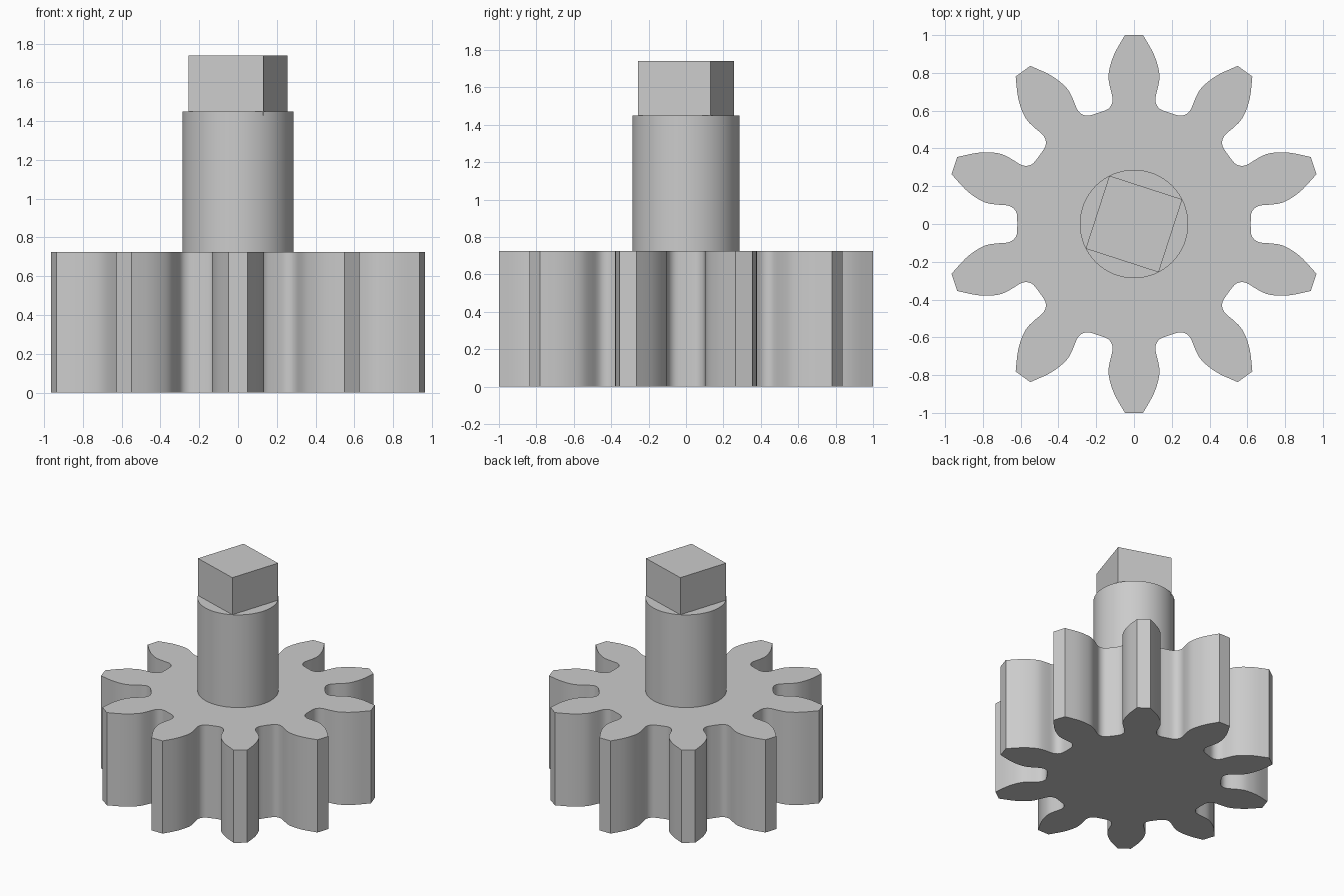
import bpy
import bmesh
from math import radians, pi, sin, cos
from mathutils import Vector, Matrix

default_cube = bpy.data.objects.get("Cube")
if default_cube:
    bpy.data.objects.remove(default_cube, do_unlink=True)

TEETH = 10
GEAR_TOP = 0.725
SHAFT_TOP = 1.45
DRIVE_TOP = 1.74
SHAFT_RADIUS = 0.287

grey = bpy.data.materials.new("plain_grey")
grey.use_nodes = True
grey.diffuse_color = (0.6, 0.6, 0.6, 1)
grey.node_tree.nodes["Principled BSDF"].inputs["Base Color"].default_value = grey.diffuse_color


def smooth_path(points, steps=3):
    """Catmull-Rom curve through the points, with free ends."""
    pts = [2 * points[0] - points[1]] + points + [2 * points[-1] - points[-2]]
    path = []
    for a, b, c, d in zip(pts, pts[1:], pts[2:], pts[3:]):
        for i in range(steps):
            t = i / steps
            path.append(0.5 * (2 * b + (c - a) * t + (2 * a - 5 * b + 4 * c - d) * t ** 2
                               + (3 * b - a - 3 * c + d) * t ** 3))
    return path + [points[-1]]


def prism(name, outline, bottom, top):
    """Extrude a counter-clockwise outline between two heights."""
    bm = bmesh.new()
    base = bm.faces.new([bm.verts.new((p.x, p.y, bottom)) for p in outline])
    extruded = bmesh.ops.extrude_face_region(bm, geom=[base], use_keep_orig=True)
    moved = [g for g in extruded["geom"] if isinstance(g, bmesh.types.BMVert)]
    bmesh.ops.translate(bm, verts=moved, vec=(0, 0, top - bottom))
    bmesh.ops.recalc_face_normals(bm, faces=bm.faces)
    mesh = bpy.data.meshes.new(name)
    bm.to_mesh(mesh)
    bm.free()
    mesh.materials.append(grey)
    obj = bpy.data.objects.new(name, mesh)
    bpy.context.collection.objects.link(obj)
    bpy.ops.object.select_all(action='DESELECT')
    obj.select_set(True)
    bpy.context.view_layer.objects.active = obj
    bpy.ops.object.shade_smooth_by_angle(angle=radians(25))
    return obj


def ring(count, start=0):
    return [SHAFT_RADIUS * Vector((cos(start + 2 * pi * i / count), sin(start + 2 * pi * i / count)))
            for i in range(count)]


# Half of a tooth pointing along +y: tip, bulging flank, waist, rounded root
half_tooth = [Vector(p) for p in (
    (0.048, 1.0), (0.102, 0.905), (0.128, 0.83), (0.135, 0.775), (0.126, 0.72),
    (0.114, 0.67), (0.117, 0.636), (0.14, 0.607), (0.19, 0.588))]
right_flank = smooth_path(half_tooth)
left_flank = [Vector((-p.x, p.y)) for p in right_flank]

# Gear outline: the mirrored tooth repeated around the axis
tooth = right_flank[::-1] + left_flank[:-1]
outline = []
for i in range(TEETH):
    turn = Matrix.Rotation(2 * pi * i / TEETH, 2)
    outline += [turn @ p for p in tooth]
prism("gear_wheel", outline, 0, GEAR_TOP)

# Round shaft and square drive end, each sunk a little into the part below
prism("shaft", ring(64), GEAR_TOP - 0.02, SHAFT_TOP)
prism("square_drive", ring(4, radians(27)), SHAFT_TOP - 0.02, DRIVE_TOP)
